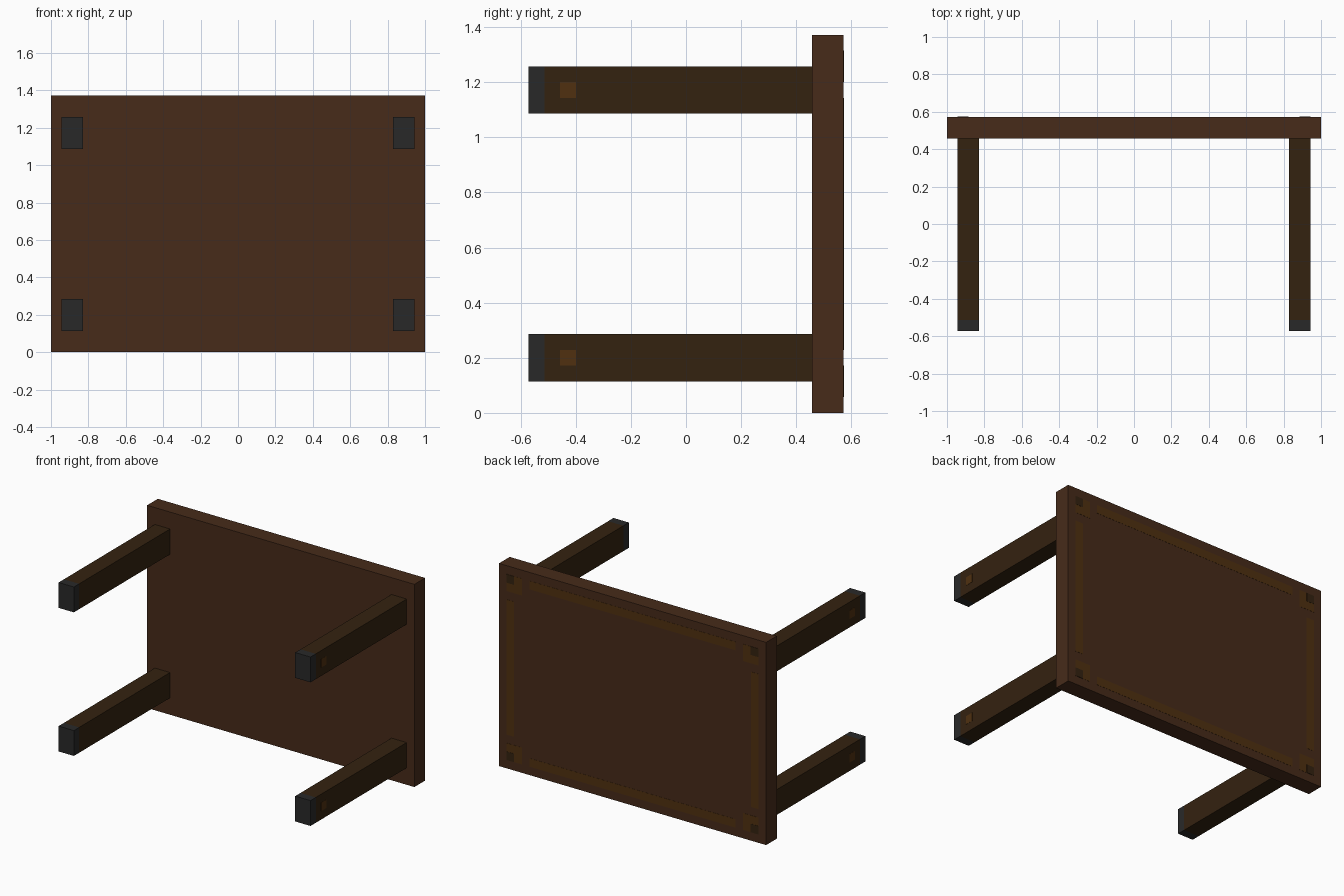
import bpy, bmesh
from mathutils import Vector

if "Cube" in bpy.data.objects:
    bpy.data.objects.remove(bpy.data.objects["Cube"])

U = 2 / 35          # module size: the board is 35 x 24 modules
W, H = 35, 24
PROUD = 0.02        # inlay relief, in modules


def material(name, rgb):
    m = bpy.data.materials.new(name)
    m.diffuse_color = (*rgb, 1)
    m.use_nodes = True
    m.node_tree.nodes["Principled BSDF"].inputs["Base Color"].default_value = m.diffuse_color
    return m


board_wood = material("board_wood", (0.063, 0.024, 0.010))
leg_wood = material("leg_wood", (0.034, 0.016, 0.005))
gold_wood = material("gold_wood", (0.080, 0.030, 0.005))
dark_metal = material("dark_metal", (0.022, 0.022, 0.022))


def box(name, lo, hi, mat):
    """Box between two corners given in modules (x and y centred, z from ground)."""
    a, b = (Vector([min(p) for p in zip(lo, hi)]), Vector([max(p) for p in zip(lo, hi)]))
    mesh = bpy.data.meshes.new(name)
    bm = bmesh.new()
    bmesh.ops.create_cube(bm, size=1)
    for v in bm.verts:
        v.co = U * ((a + b) / 2 + v.co * (b - a))
    bm.to_mesh(mesh)
    bm.free()
    mesh.materials.append(mat)
    obj = bpy.data.objects.new(name, mesh)
    bpy.context.collection.objects.link(obj)
    return obj


# Table board standing on edge
box("table_board", (-W / 2, 8, 0), (W / 2, 10, H), board_wood)


def inlay(name, x0, x1, z0, z1, mat, proud=PROUD):
    box(name, (x0, 9.9, z0), (x1, 10 + proud, z1), mat)


for side, sx in (("left", -1), ("right", 1)):
    # Upright border strip
    inlay(f"{side}_border", sx * (W / 2 - 1), sx * (W / 2 - 2), 4, H - 4, gold_wood)
    for level, sz in (("lower", -1), ("upper", 1)):
        tag = f"{level}_{side}"
        mid = H / 2

        # Leg, foot cap and outer peg
        x_out, x_in = sx * (W / 2 - 1), sx * (W / 2 - 3)
        z_out, z_in = mid + sz * (mid - 2), mid + sz * (mid - 5)
        box(f"{tag}_leg", (x_in, -9, z_in), (x_out, 8, z_out), leg_wood)
        box(f"{tag}_foot", (x_in, -10, z_in), (x_out, -9, z_out), dark_metal)
        z_c = (z_out + z_in) / 2
        box(f"{tag}_peg", (x_out - sx * 0.1, -8, z_c - 0.5),
            (x_out + sx * PROUD, -7, z_c + 0.5), gold_wood)

        # Corner inlay: gold bracket around a dark square
        z1, z2, z3 = (mid + sz * (mid - k) for k in (1, 2, 3))
        inlay(f"{tag}_corner_gold", x_out, x_in, z1, z3, gold_wood)
        inlay(f"{tag}_corner_dark", x_out, sx * (W / 2 - 2), z1, z2, leg_wood, 2 * PROUD)

# Long border strips
for level, z in (("lower", 1), ("upper", H - 2)):
    inlay(f"{level}_border", -W / 2 + 4, W / 2 - 4, z, z + 1, gold_wood)
